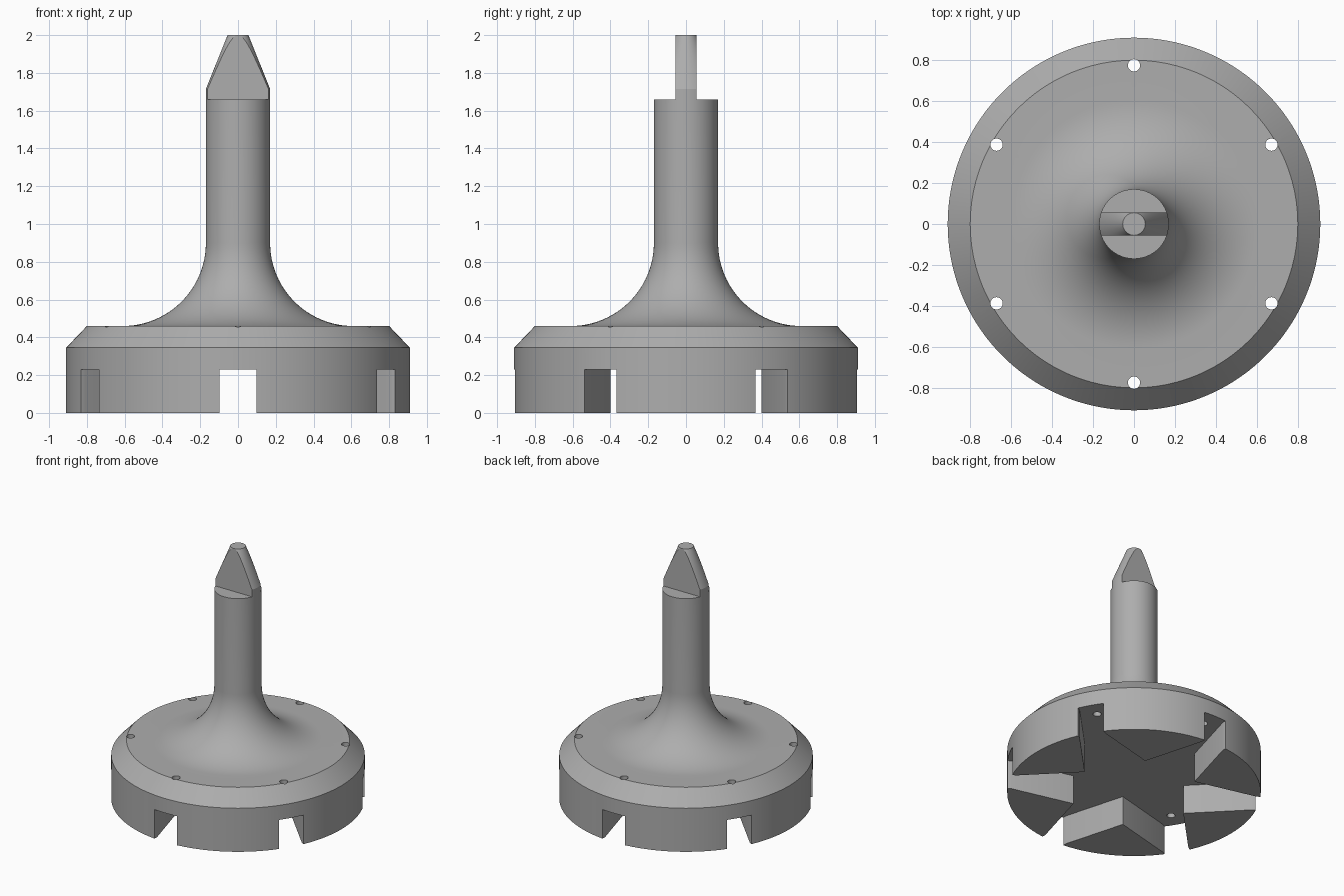
import bpy, bmesh, math
from mathutils import Vector, Matrix

if "Cube" in bpy.data.objects:
    bpy.data.objects.remove(bpy.data.objects["Cube"])

steel = bpy.data.materials.new("steel_grey")
steel.diffuse_color = (0.42, 0.42, 0.42, 1)
steel.use_nodes = True
steel.node_tree.nodes["Principled BSDF"].inputs["Base Color"].default_value = steel.diffuse_color


def make(name, bm):
    bmesh.ops.recalc_face_normals(bm, faces=bm.faces[:])
    me = bpy.data.meshes.new(name)
    bm.to_mesh(me)
    bm.free()
    me.materials.append(steel)
    ob = bpy.data.objects.new(name, me)
    bpy.context.collection.objects.link(ob)
    return ob


def lathe(name, profile, sides):
    """Closed solid of revolution from (radius, height) points."""
    bm = bmesh.new()
    rings = [[bm.verts.new((r * math.cos(2 * math.pi * i / sides),
                            r * math.sin(2 * math.pi * i / sides), z))
              for i in range(sides)] for r, z in profile]
    for a, b in zip(rings, rings[1:]):
        for i in range(sides):
            j = (i + 1) % sides
            bm.faces.new((a[i], a[j], b[j], b[i]))
    bm.faces.new(rings[0])
    bm.faces.new(rings[-1])
    return make(name, bm)


def prism(name, outline, z0, z1):
    """Extruded flat outline."""
    bm = bmesh.new()
    face = bm.faces.new([bm.verts.new((x, y, z0)) for x, y in outline])
    ext = bmesh.ops.extrude_face_region(bm, geom=[face])["geom"]
    bmesh.ops.translate(bm, vec=(0, 0, z1 - z0),
                        verts=[v for v in ext if isinstance(v, bmesh.types.BMVert)])
    return make(name, bm)


def cut(target, cutter):
    cutter.hide_render = True
    cutter.hide_viewport = True
    mod = target.modifiers.new(cutter.name, 'BOOLEAN')
    mod.operation = 'DIFFERENCE'
    mod.solver = 'EXACT'
    mod.object = cutter


# Body: rim, chamfer, flat top, concave flare, shaft and tapered tip
FLARE = 0.44
profile = [(0.91, 0), (0.91, 0.345), (0.80, 0.46)]
for i in range(25):
    a = math.radians(90 * i / 24)
    profile.append((0.61 - FLARE * math.sin(a), 0.90 - FLARE * math.cos(a)))
profile += [(0.17, 1.715), (0.055, 2.0)]
body = lathe("cutter_head_and_shaft", profile, 144)

# Underside recess: six rim slots opening into a star, leaving pointed teeth
HALF, INNER, OUTER, TIP = 0.097, 0.875, 1.2, 0.462
outline = []
for k in range(6):
    ang = math.radians(30 + 60 * k)
    turn = Matrix.Rotation(ang, 2)
    outline.append(Matrix.Rotation(ang - math.pi / 6, 2) @ Vector((TIP, 0)))
    for p in ((INNER, -HALF), (OUTER, -HALF), (OUTER, HALF), (INNER, HALF)):
        outline.append(turn @ Vector(p))
cut(body, prism("slot_recess", outline, -0.2, 0.23))

# Six through holes near the edge of the flat top
bm = bmesh.new()
for k in range(6):
    a = math.radians(30 + 60 * k)
    bmesh.ops.create_cone(bm, cap_ends=True, segments=24, radius1=0.03,
                          radius2=0.03, depth=0.6,
                          matrix=Matrix.Translation((0.775 * math.cos(a),
                                                     0.775 * math.sin(a), 0.4)))
cut(body, make("bolt_holes", bm))

# Flats on both sides of the tip
for side, name in ((1, "back_flat"), (-1, "front_flat")):
    y0, y1 = side * 0.055, side * 0.4
    cut(body, prism(name, [(-0.4, y0), (0.4, y0), (0.4, y1), (-0.4, y1)], 1.66, 2.2))

# Bake the cuts, then smooth everything except sharp edges
bpy.context.view_layer.update()
deps = bpy.context.evaluated_depsgraph_get()
baked = bpy.data.meshes.new_from_object(body.evaluated_get(deps))
body.modifiers.clear()
body.data = baked
for ob in [o for o in bpy.data.objects if o is not body]:
    bpy.data.objects.remove(ob)
bpy.context.view_layer.objects.active = body
body.select_set(True)
bpy.ops.object.shade_smooth_by_angle(angle=math.radians(20))
